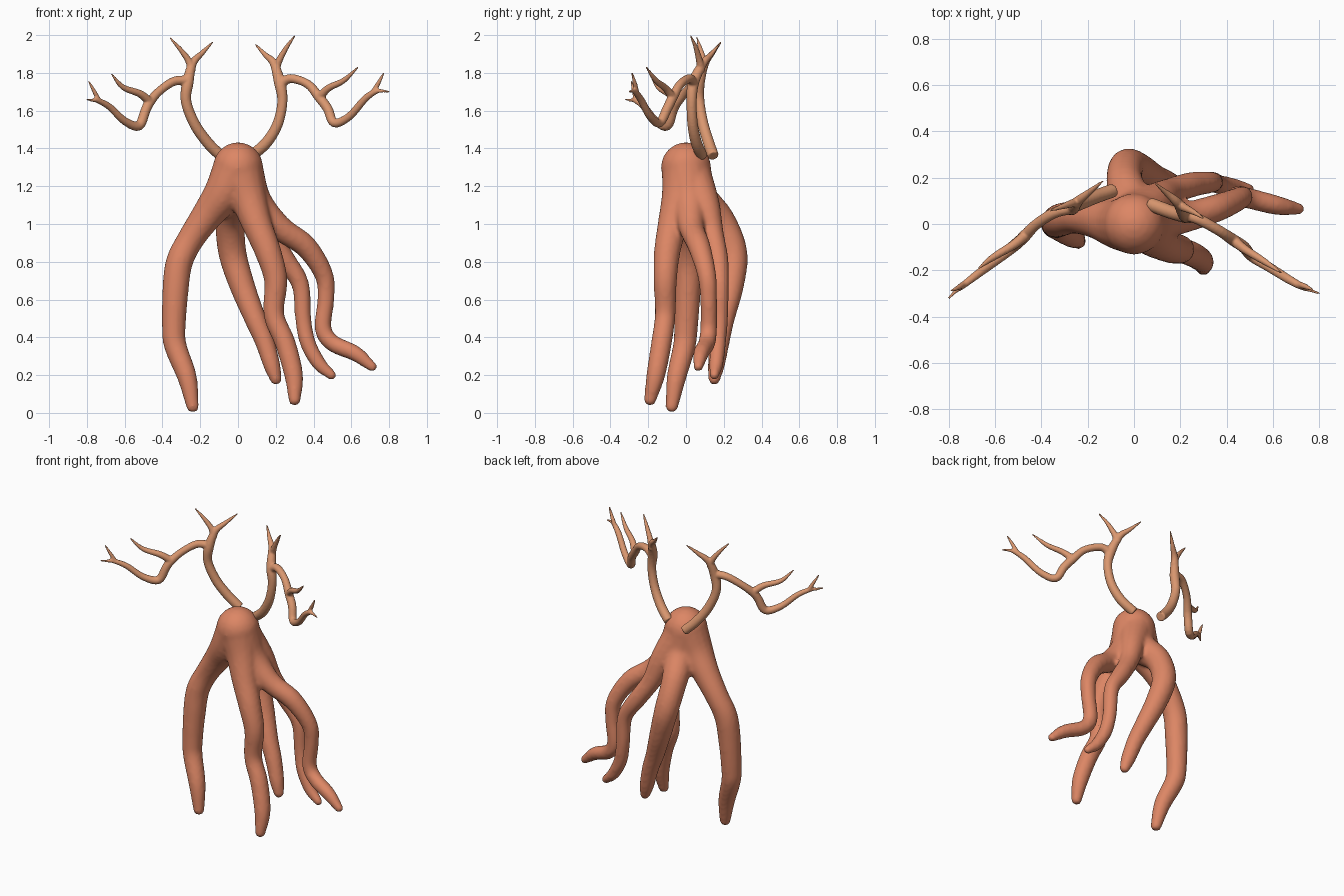
import bpy, bmesh
from mathutils import Vector, Matrix
from math import sin, cos, pi

SIDES, STEPS = 16, 5


def material(name, color):
    m = bpy.data.materials.new(name)
    m.diffuse_color = color
    return m


def spline(pts):
    """Catmull-Rom resampling of (x, y, z, radius) points."""
    p = [Vector(q) for q in pts]
    p = [2 * p[0] - p[1]] + p + [2 * p[-1] - p[-2]]
    out = []
    for a, b, c, d in zip(p, p[1:], p[2:], p[3:]):
        for i in range(STEPS):
            t = i / STEPS
            out.append(0.5 * (2 * b + (c - a) * t + (2 * a - 5 * b + 4 * c - d) * t * t
                              + (3 * b - a - 3 * c + d) * t ** 3))
    return out + [p[-2]]


def limb(bm, pts, round_start=True):
    """Tapered tube along a smooth path, with rounded ends."""
    path = spline(pts)
    rings, side = [], Vector((0.3, 1, 0.1))
    for i, q in enumerate(path):
        d = (path[min(i + 1, len(path) - 1)] - path[max(i - 1, 0)]).to_3d().normalized()
        side = (side - d * side.dot(d)).normalized()
        up = d.cross(side)
        rings.append([bm.verts.new(q.to_3d() + max(q.w, 0.004) * (side * cos(2 * pi * k / SIDES)
                                                                  + up * sin(2 * pi * k / SIDES)))
                      for k in range(SIDES)])
    for r, s in zip(rings, rings[1:]):
        for k in range(SIDES):
            n = (k + 1) % SIDES
            bm.faces.new((r[k], r[n], s[n], s[k]))
    bm.faces.new(rings[0][::-1])
    bm.faces.new(rings[-1])
    for q in ([path[0]] if round_start else []) + [path[-1]]:
        bmesh.ops.create_icosphere(bm, subdivisions=3, radius=q.w,
                                   matrix=Matrix.Translation(q.to_3d()))


def fused(name, limbs, voxel, smooth, mat, round_start=True):
    """Merge several limbs into one continuous skin."""
    bm = bmesh.new()
    for i, pts in enumerate(limbs):
        limb(bm, pts, round_start or i > 0)
    me = bpy.data.meshes.new(name)
    bm.to_mesh(me)
    bm.free()
    me.materials.append(mat)
    ob = bpy.data.objects.new(name, me)
    bpy.context.collection.objects.link(ob)
    r = ob.modifiers.new("Fuse", 'REMESH')
    r.mode, r.voxel_size, r.use_smooth_shade = 'VOXEL', voxel, True
    s = ob.modifiers.new("Blend", 'SMOOTH')
    s.factor, s.iterations = 0.5, smooth
    return ob


skin = material("skin", (0.72, 0.24, 0.13, 1))
horn = material("horn", (0.70, 0.31, 0.16, 1))

# Domed head flowing into five root-like legs
HEAD = (0, 0, 1.30, .133)
left_leg = [HEAD, (-.07, 0, 1.17, .11), (-.16, .02, 1.05, .085), (-.25, .03, .92, .072),
            (-.31, .02, .8, .072), (-.33, .01, .66, .07), (-.34, 0, .45, .063),
            (-.33, -.01, .35, .06), (-.27, -.05, .19, .052), (-.24, -.075, .035, .034)]
front_leg = [HEAD, (.05, -.03, 1.15, .1), (.1, -.07, 1.0, .08), (.16, -.1, .85, .07),
             (.2, -.11, .7, .062), (.19, -.11, .52, .055), (.25, -.13, .37, .055),
             (.295, -.16, .2, .05), (.3, -.19, .07, .033)]
back_leg = [HEAD, (0, .06, 1.15, .1), (-.04, .18, 1.02, .08), (-.03, .25, .85, .075),
            (.02, .24, .68, .068), (.09, .2, .5, .058), (.14, .18, .38, .052),
            (.18, .16, .25, .045), (.2, .15, .18, .032)]
outer_leg = [HEAD, (.08, .02, 1.12, .1), (.22, .03, .98, .068), (.36, .07, .88, .06),
             (.455, .11, .73, .05), (.465, .12, .6, .045), (.45, .12, .45, .045),
             (.5, .11, .37, .045), (.62, .08, .315, .042), (.71, .065, .245, .027)]
inner_leg = [(.02, .03, 1.25, .11), (.1, .1, 1.1, .08), (.16, .14, .95, .06),
             (.25, .17, .81, .055), (.33, .18, .68, .047), (.345, .18, .5, .043),
             (.37, .17, .37, .042), (.43, .16, .26, .038), (.495, .15, .2, .026)]
fused("body", [left_leg, front_leg, back_leg, outer_leg, inner_leg], .012, 6, skin)

# Right antler: stem, top fork, side branch, upper twig, end fork
fused("right_antler", [
    [(.07, .085, 1.36, .03), (.15, .055, 1.43, .03), (.21, .035, 1.53, .028), (.235, .03, 1.65, .027),
     (.22, .04, 1.75, .03), (.19, .09, 1.85, .022), (.145, .13, 1.895, .014), (.093, .175, 1.95, .005)],
    [(.2, .08, 1.82, .022), (.22, .07, 1.87, .018), (.26, .05, 1.94, .012), (.3, .025, 1.995, .005)],
    [(.22, .04, 1.74, .026), (.28, .02, 1.77, .024), (.37, -.03, 1.74, .023), (.43, -.07, 1.67, .026),
     (.475, -.1, 1.61, .026), (.51, -.14, 1.535, .024), (.59, -.19, 1.57, .021), (.67, -.24, 1.66, .019),
     (.725, -.27, 1.7, .015), (.76, -.285, 1.705, .009), (.8, -.3, 1.7, .005)],
    [(.43, -.07, 1.67, .024), (.48, -.11, 1.72, .019), (.56, -.16, 1.76, .015), (.635, -.21, 1.83, .005)],
    [(.71, -.26, 1.69, .014), (.74, -.27, 1.74, .012), (.772, -.285, 1.8, .005)],
], .006, 2, horn, False)

# Left antler: same growth, slightly turned and set further back
fused("left_antler", [
    [(-.09, .145, 1.36, .03), (-.16, .12, 1.43, .03), (-.23, .09, 1.53, .029), (-.275, .07, 1.65, .028),
     (-.265, .07, 1.75, .03), (-.24, .1, 1.85, .022), (-.19, .14, 1.905, .014), (-.135, .185, 1.962, .005)],
    [(-.245, .09, 1.82, .022), (-.265, .09, 1.87, .018), (-.31, .075, 1.93, .012), (-.36, .058, 1.985, .005)],
    [(-.26, .07, 1.76, .026), (-.34, .05, 1.755, .024), (-.42, 0, 1.7, .023), (-.47, -.05, 1.64, .026),
     (-.49, -.07, 1.6, .026), (-.525, -.1, 1.52, .026), (-.6, -.16, 1.545, .021), (-.68, -.22, 1.62, .018),
     (-.745, -.27, 1.655, .014), (-.77, -.29, 1.655, .009), (-.8, -.32, 1.66, .005)],
    [(-.47, -.05, 1.65, .024), (-.52, -.09, 1.69, .02), (-.61, -.145, 1.725, .015), (-.67, -.19, 1.795, .005)],
    [(-.735, -.26, 1.65, .014), (-.76, -.275, 1.7, .011), (-.79, -.29, 1.755, .005)],
], .006, 2, horn, False)
